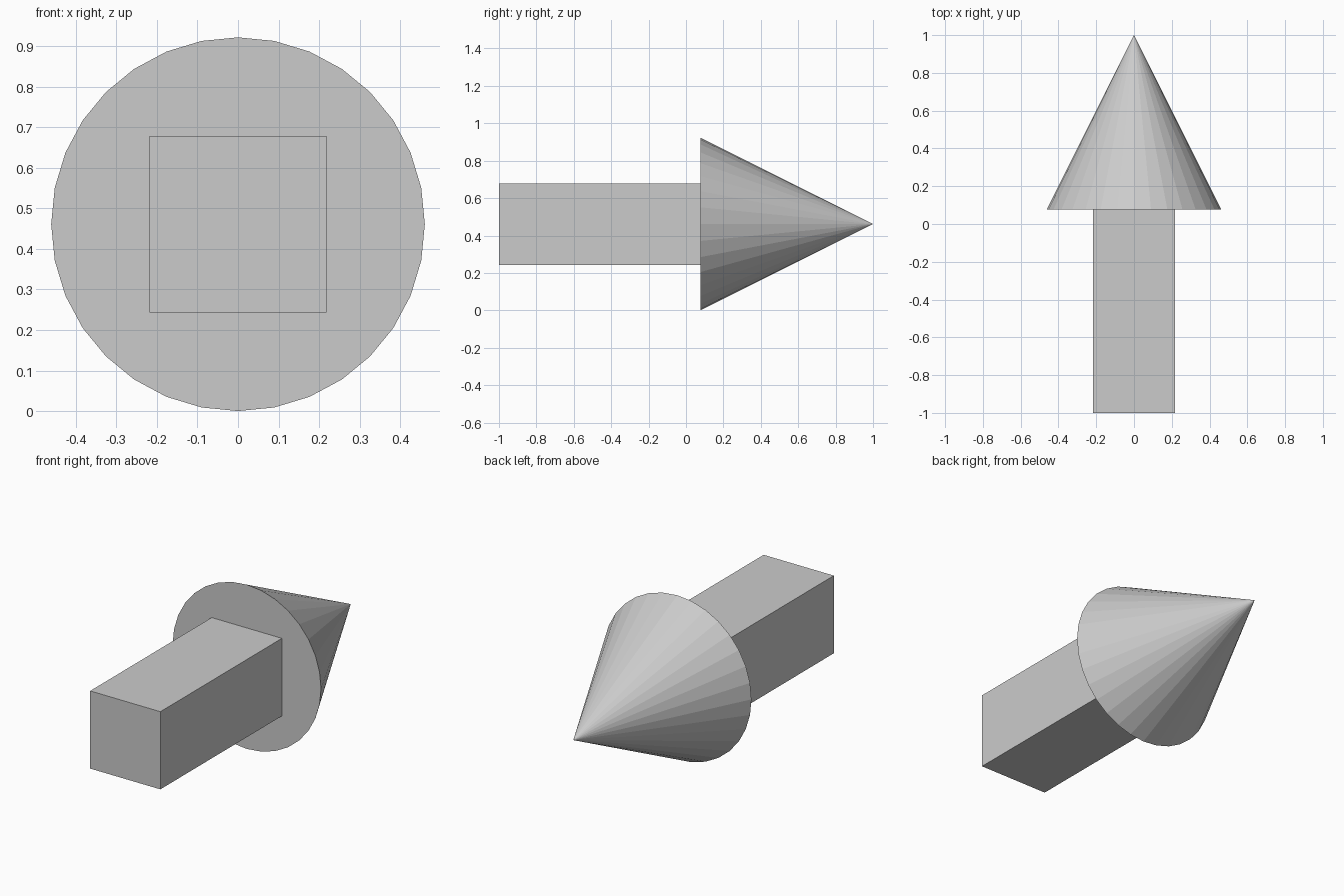
import bpy
from math import radians

if "Cube" in bpy.data.objects:
    bpy.data.objects.remove(bpy.data.objects["Cube"])

R = 0.461             # cone radius, also the height of the arrow axis
BASE = 1 - 2 * R      # y of the cone base
HALF = 0.218          # half width of the square shaft

# Pointed head: 32-sided flat-shaded cone aimed along +y
bpy.ops.mesh.primitive_cone_add(vertices=32, radius1=R, radius2=0, depth=2 * R,
                                location=(0, BASE + R, R),
                                rotation=(radians(-90), 0, 0))
bpy.context.object.name = "arrow_head"

# Square shaft running from the back of the head to the front
length = BASE + 1
bpy.ops.mesh.primitive_cube_add(size=1, location=(0, -1 + length / 2, R))
shaft = bpy.context.object
shaft.name = "arrow_shaft"
shaft.scale = (2 * HALF, length, 2 * HALF)
bpy.ops.object.transform_apply(location=False, rotation=False, scale=True)
